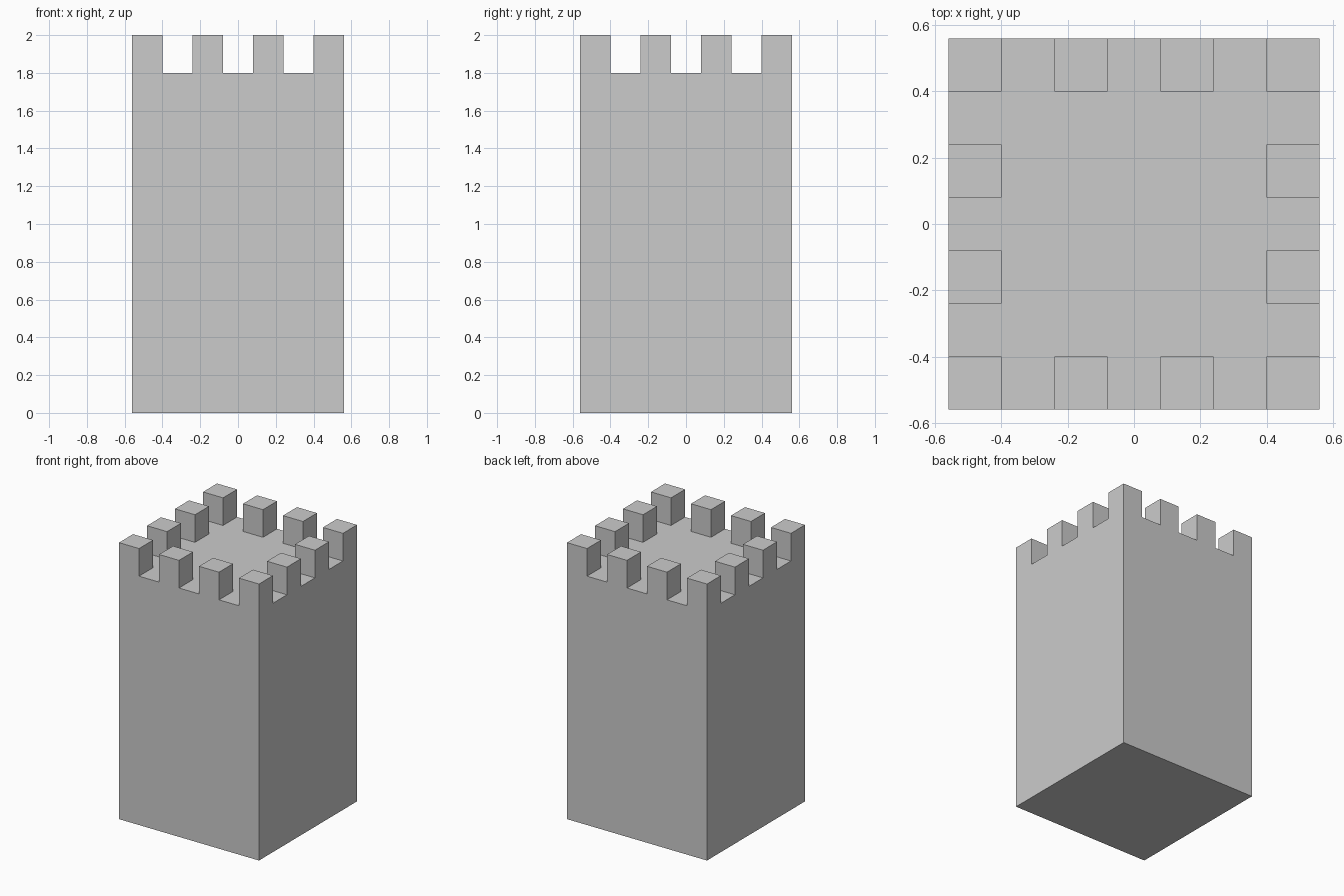
import bpy, bmesh
from mathutils import Vector

if "Cube" in bpy.data.objects:
    bpy.data.objects.remove(bpy.data.objects["Cube"])

CELL, N = 0.16, 7            # battlement unit, units per side
BODY_H, MERLON_H = 1.8, 0.2

bm = bmesh.new()

# Tower body: square footprint divided into battlement units, raised to a block
bmesh.ops.create_grid(bm, x_segments=N, y_segments=N, size=CELL * N / 2)
raised = bmesh.ops.extrude_face_region(bm, geom=bm.faces[:], use_keep_orig=True)["geom"]
bmesh.ops.translate(bm, vec=Vector((0, 0, BODY_H)),
                    verts=[g for g in raised if isinstance(g, bmesh.types.BMVert)])

# Merlons: every second cell around the rim of the flat roof
def is_merlon(face):
    c = face.calc_center_median()
    i, j = (round(v / CELL) + N // 2 for v in (c.x, c.y))
    on_rim = i in (0, N - 1) or j in (0, N - 1)
    return on_rim and i % 2 == 0 and j % 2 == 0

roof = [f for f in raised if isinstance(f, bmesh.types.BMFace)
        and f.calc_center_median().z > BODY_H - 0.01]
tops = bmesh.ops.extrude_discrete_faces(bm, faces=[f for f in roof if is_merlon(f)])["faces"]
bmesh.ops.translate(bm, vec=Vector((0, 0, MERLON_H)),
                    verts=list({v for f in tops for v in f.verts}))

# Merge the coplanar cells into clean flat faces
bmesh.ops.recalc_face_normals(bm, faces=bm.faces[:])
bmesh.ops.dissolve_limit(bm, angle_limit=0.01, verts=bm.verts[:], edges=bm.edges[:])

mesh = bpy.data.meshes.new("battlement_tower")
bm.to_mesh(mesh)
bm.free()
bpy.context.collection.objects.link(bpy.data.objects.new("battlement_tower", mesh))
